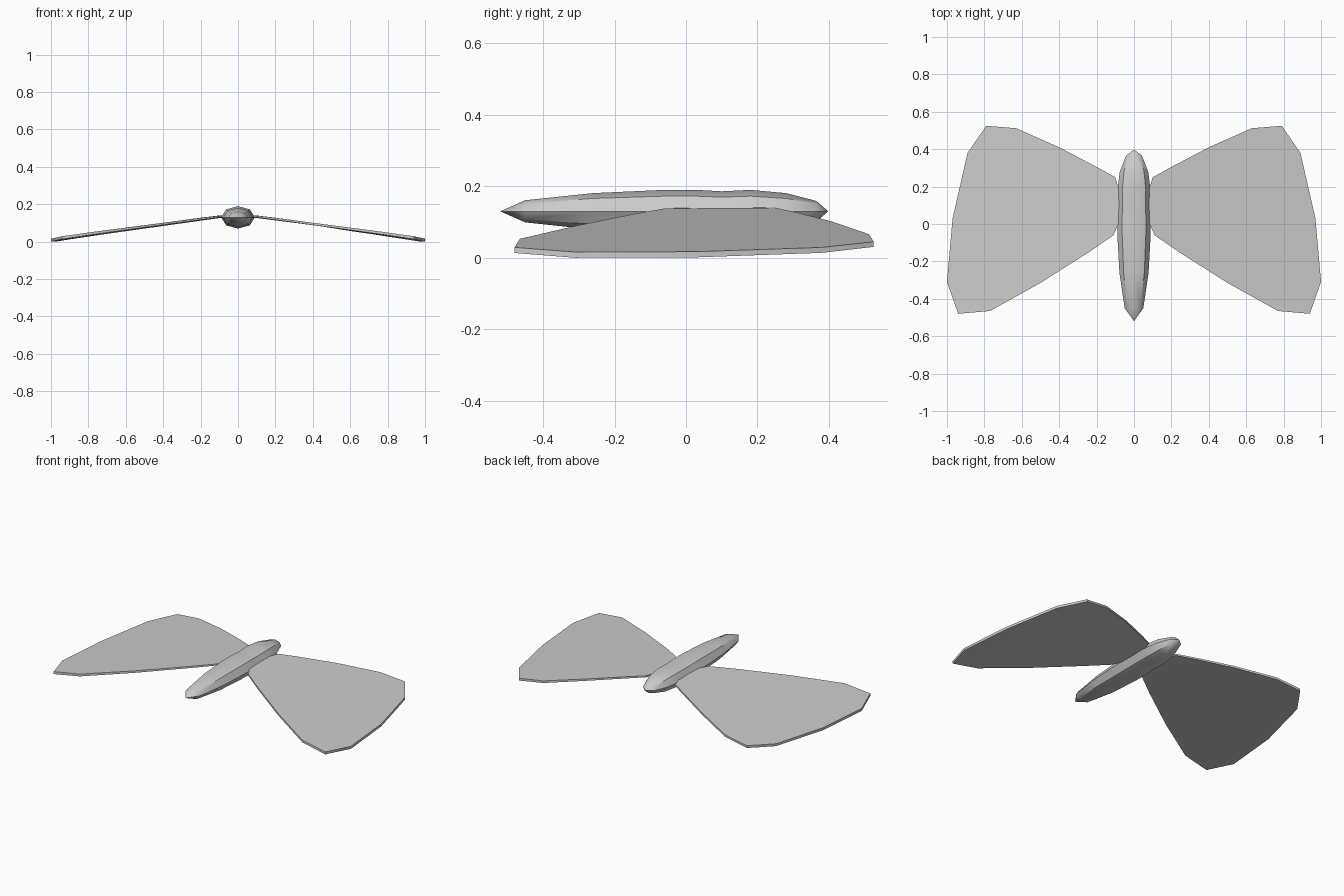
import bpy, bmesh, math

if "Cube" in bpy.data.objects:
    bpy.data.objects.remove(bpy.data.objects["Cube"])


def finish(name, bm, angle):
    bmesh.ops.recalc_face_normals(bm, faces=bm.faces)
    mesh = bpy.data.meshes.new(name)
    bm.to_mesh(mesh)
    bm.free()
    obj = bpy.data.objects.new(name, mesh)
    bpy.context.collection.objects.link(obj)
    bpy.ops.object.select_all(action='DESELECT')
    obj.select_set(True)
    bpy.context.view_layer.objects.active = obj
    bpy.ops.object.shade_smooth_by_angle(angle=math.radians(angle))
    return obj


# Body: eight-sided elliptical rings (y, half width, half height) with pointed ends
SIDES, MID_Z = 8, 0.13
rings = [(-0.45, 0.05, 0.031), (-0.26, 0.078, 0.051), (-0.06, 0.089, 0.06),
         (0.03, 0.09, 0.06), (0.10, 0.086, 0.056), (0.18, 0.089, 0.06),
         (0.28, 0.076, 0.051), (0.365, 0.043, 0.029)]
bm = bmesh.new()
loops = []
for y, rx, rz in rings:
    angles = [2 * math.pi * i / SIDES for i in range(SIDES)]
    loops.append([bm.verts.new((rx * math.cos(a), y, MID_Z + rz * math.sin(a)))
                  for a in angles])
tail = bm.verts.new((0, -0.52, MID_Z))
head = bm.verts.new((0, 0.398, MID_Z))
for i in range(SIDES):
    j = (i + 1) % SIDES
    for a, b in zip(loops, loops[1:]):
        bm.faces.new((a[i], a[j], b[j], b[i]))
    bm.faces.new((tail, loops[0][j], loops[0][i]))
    bm.faces.new((head, loops[-1][i], loops[-1][j]))
finish("body", bm, 40)

# Wings: thin drooping plate, outline (x, y, top z), mirrored to the other side
outline = [(0.07, 0.03, 0.14), (0.07, 0.15, 0.14), (0.10, 0.25, 0.14),
           (0.20, 0.305, 0.128), (0.40, 0.41, 0.101), (0.63, 0.512, 0.066),
           (0.79, 0.525, 0.045), (0.89, 0.38, 0.029), (0.97, 0.03, 0.017),
           (1.0, -0.31, 0.016), (0.94, -0.48, 0.029), (0.77, -0.465, 0.053),
           (0.50, -0.315, 0.088), (0.24, -0.15, 0.122), (0.11, -0.06, 0.138)]
bm = bmesh.new()
top = [bm.verts.new(p) for p in outline]
bottom = [bm.verts.new((x, y, z - 0.009 - 0.007 * x)) for x, y, z in outline]
bm.faces.new(top)
bm.faces.new(bottom[::-1])
for i in range(len(top)):
    j = (i + 1) % len(top)
    bm.faces.new((top[i], bottom[i], bottom[j], top[j]))
wings = finish("wings", bm, 30)
wings.modifiers.new("Mirror", 'MIRROR').use_mirror_merge = False
